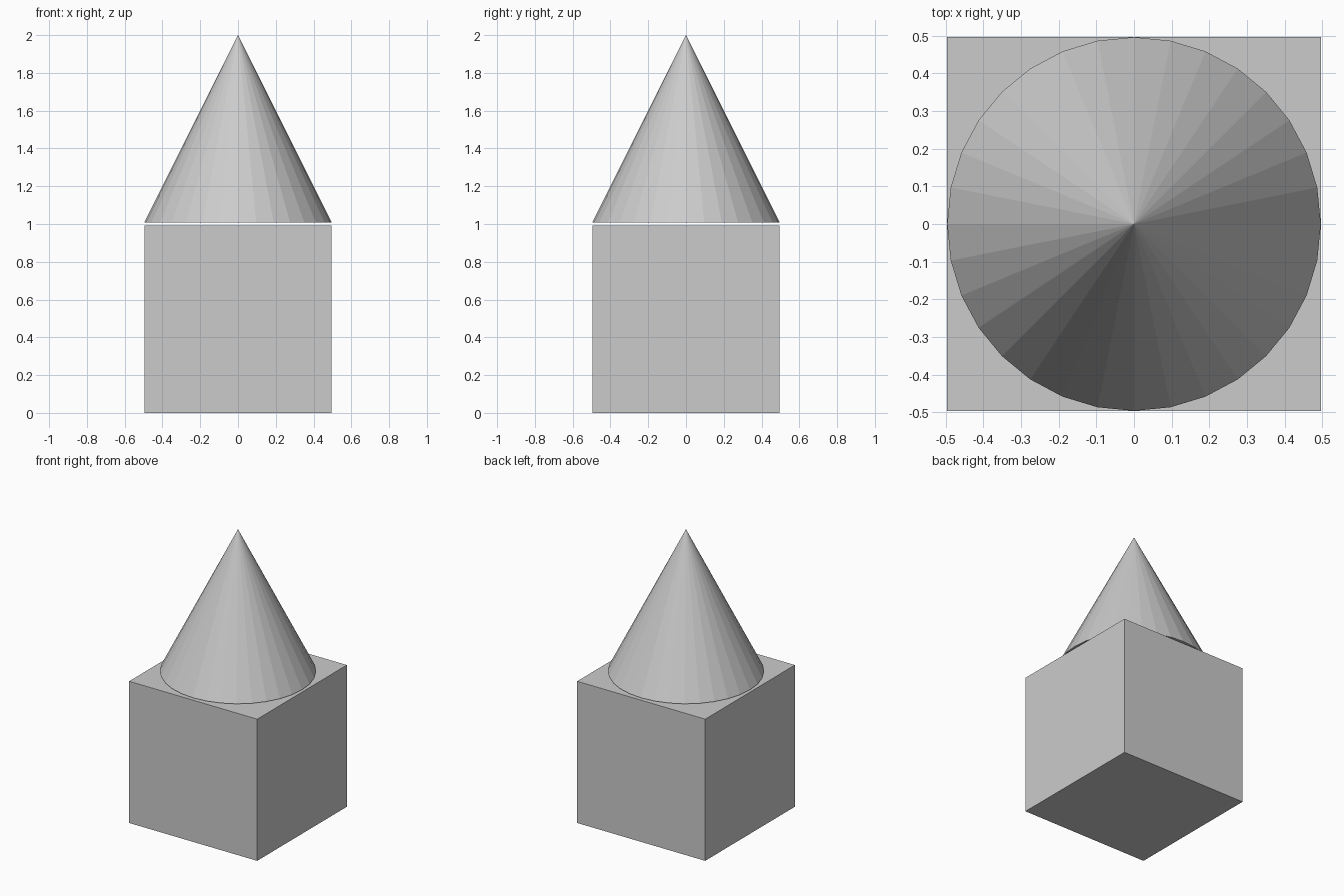
import bpy

if "Cube" in bpy.data.objects:
    bpy.data.objects.remove(bpy.data.objects["Cube"])

SIZE = 0.992           # cube edge, cone height and cone diameter
TOP = 2.0              # overall height; leaves a thin gap between the parts

# Cube base
bpy.ops.mesh.primitive_cube_add(size=SIZE, location=(0, 0, SIZE / 2))
bpy.context.object.name = "cube_base"

# Flat-shaded 32-sided cone floating just above the cube
bpy.ops.mesh.primitive_cone_add(vertices=32, radius1=SIZE / 2, radius2=0,
                                depth=SIZE, location=(0, 0, TOP - SIZE / 2))
bpy.context.object.name = "cone_roof"
